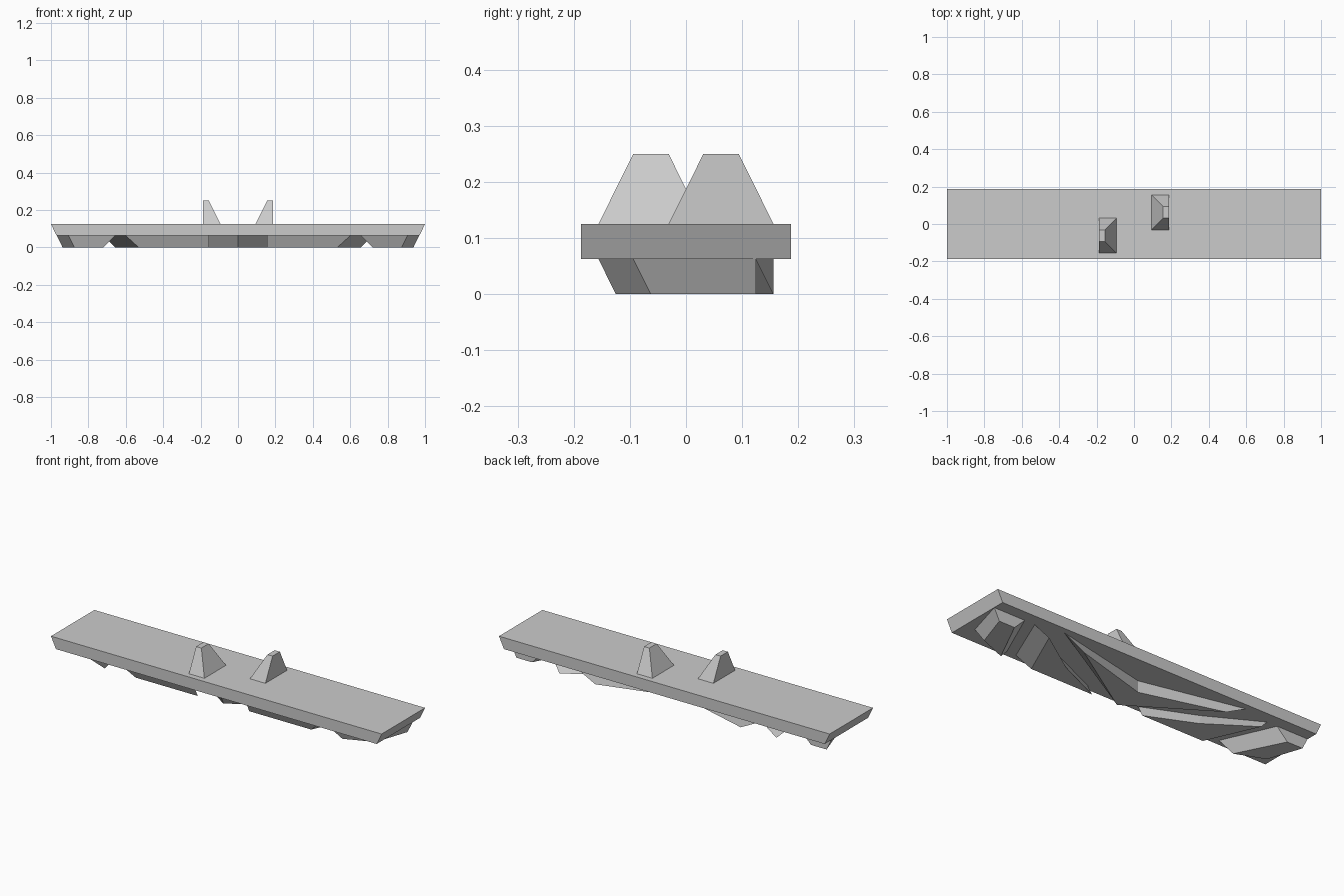
import bpy, bmesh

if "Cube" in bpy.data.objects:
    bpy.data.objects.remove(bpy.data.objects["Cube"])


def loft(name, low, z0, high, z1):
    """Closed solid between two outlines with matching point counts."""
    bm = bmesh.new()
    a = [bm.verts.new((x, y, z0)) for x, y in low]
    b = [bm.verts.new((x, y, z1)) for x, y in high]
    n = len(a)
    caps = [bm.faces.new(a), bm.faces.new(b)]
    for i in range(n):
        j = (i + 1) % n
        bm.faces.new((a[i], a[j], b[j], b[i]))
    bmesh.ops.triangulate(bm, faces=caps)
    bmesh.ops.recalc_face_normals(bm, faces=bm.faces)
    me = bpy.data.meshes.new(name)
    bm.to_mesh(me)
    bm.free()
    ob = bpy.data.objects.new(name, me)
    bpy.context.collection.objects.link(ob)
    return ob


def rect(x0, x1, y0, y1):
    return [(x0, y0), (x1, y0), (x1, y1), (x0, y1)]


def scaled(pts, sx, sy=1):
    return [(x * sx, y * sy) for x, y in pts]


Z = 0.0625  # underside of the plate

# Plate with slanted ends
loft("plate", rect(-0.97, 0.97, -0.1875, 0.1875), Z,
     rect(-1, 1, -0.1875, 0.1875), 0.125)

# Two tapered pegs, turned half a revolution from each other
peg_low = rect(0.094, 0.1875, -0.031, 0.156)
peg_high = rect(0.156, 0.1875, 0.031, 0.094)
for side, s in (("right", 1), ("left", -1)):
    loft("peg_" + side, scaled(peg_low, s, s), 0.125, scaled(peg_high, s, s), 0.25)

# Tread blocks mirrored across the middle: end block and side block
end_base = [(0.969, 0.125), (0.781, 0.125), (0.656, -0.156), (0.906, -0.094)]
end_foot = [(0.938, 0.125), (0.844, 0.125), (0.719, -0.125), (0.875, -0.0625)]
side_base = [(0.719, 0.125), (0.44, -0.03), (0.156, -0.156), (0.6, -0.156)]
side_foot = [(0.656, 0.156), (0.41, -0.01), (0.156, -0.125), (0.531, -0.125)]
for side, s in (("right", 1), ("left", -1)):
    loft("end_tread_" + side, scaled(end_foot, s), 0, scaled(end_base, s), Z)
    loft("side_tread_" + side, scaled(side_foot, s), 0, scaled(side_base, s), Z)

# Central chevron tread
loft("center_tread",
     [(0.44, 0.156), (0, 0.031), (-0.44, 0.156), (0, -0.125)], 0,
     [(0.5625, 0.156), (0, 0.031), (-0.5625, 0.156), (0, -0.156)], Z)
